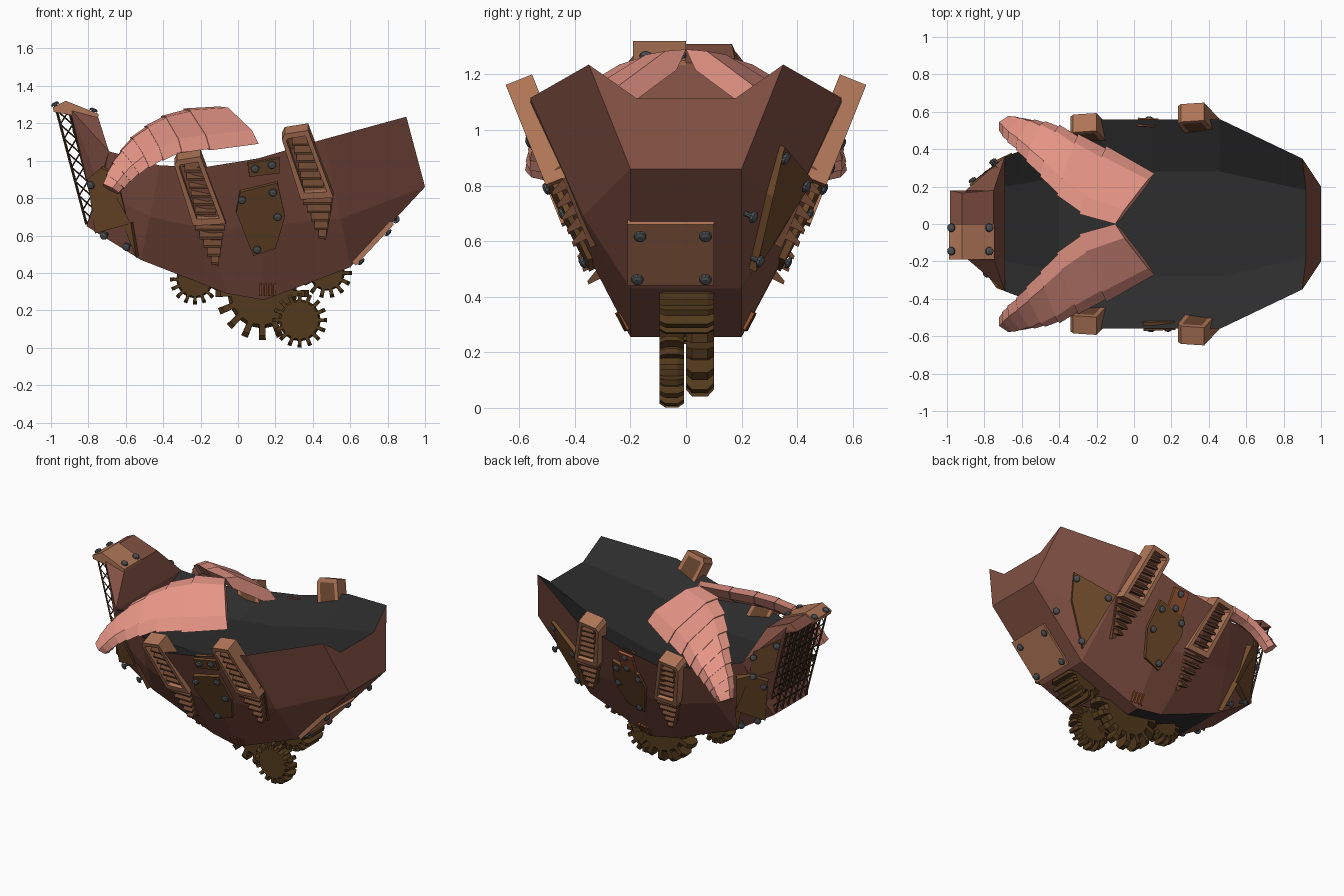
import bpy, bmesh
from math import sin, cos, pi
from mathutils import Vector as V
from mathutils.bvhtree import BVHTree

if "Cube" in bpy.data.objects:
    bpy.data.objects.remove(bpy.data.objects["Cube"])


def mat(name, *c):
    m = bpy.data.materials.new(name)
    m.diffuse_color = (*c, 1)
    m.use_nodes = True
    m.node_tree.nodes["Principled BSDF"].inputs["Base Color"].default_value = m.diffuse_color
    return m


RUST = mat("rust", .22, .08, .055)
DARK = mat("deck grey", .026, .026, .026)
BROWN = mat("brown plate", .16, .07, .024)
SLAT = mat("slat brown", .15, .062, .03)
TAN = mat("tan trim", .43, .18, .095)
ORANGE = mat("orange slats", .30, .09, .03)
GEAR = mat("gear brass", .085, .042, .012)
HORN = mat("horn pink", .78, .30, .235)
STEEL = mat("bolt steel", .075, .082, .09)
IRON = mat("grille iron", .05, .03, .015)


def finish(name, bm, mats):
    bmesh.ops.remove_doubles(bm, verts=bm.verts, dist=1e-5)
    bmesh.ops.recalc_face_normals(bm, faces=bm.faces)
    me = bpy.data.meshes.new(name)
    bm.to_mesh(me)
    bm.free()
    for m in mats:
        me.materials.append(m)
    ob = bpy.data.objects.new(name, me)
    bpy.context.collection.objects.link(ob)
    return ob


def loft(name, parts, *mats, pick=None):
    """Each part is a list of loops that are skinned and capped."""
    bm = bmesh.new()
    for loops in parts:
        rings = [[bm.verts.new(p) for p in lp] for lp in loops]
        n = len(rings[0])
        for s in range(len(rings) - 1):
            for i in range(n):
                j = (i + 1) % n
                f = bm.faces.new((rings[s][i], rings[s][j], rings[s + 1][j], rings[s + 1][i]))
                if pick:
                    f.material_index = pick(s, i)
        bm.faces.new(rings[0])
        bm.faces.new(rings[-1])
    return finish(name, bm, mats)


def convex(name, half, m):
    bm = bmesh.new()
    for x, y, z in half:
        for s in (1, -1):
            bm.verts.new((x, s * y, z))
    bmesh.ops.convex_hull(bm, input=bm.verts)
    return finish(name, bm, [m])


def rod(p, q, r):
    """Square bar from p to q as loft loops."""
    p, q = V(p), V(q)
    d = (q - p).normalized()
    a = d.cross(V((0, 1, 0))).normalized() * r
    b = d.cross(a)
    return [[c + a, c + b, c - a, c - b] for c in (p, q)]


# Hull: each station gives deck middle, rim, side crease and bottom for one half
stations = [
    [(.92, .18, 1.115), (.9, .35, 1.235), (1, .2, .86), (1, .2, .86)],
    [(.46, .28, .99), (.46, .56, 1.115), (.55, .37, .69), (.6, .2, .43)],
    [(.1, .28, .90), (.1, .56, 1.01), (.12, .405, .65), (.14, .2, .255)],
    [(-.18, .27, .87), (-.18, .56, .965), (-.15, .4, .63), (-.06, .19, .29)],
    [(-.4, .25, .87), (-.42, .46, .975), (-.47, .34, .7), (-.52, .19, .47)],
    [(-.69, .2, .98), (-.69, .36, 1.05), (-.74, .29, .84), (-.81, .19, .65)]]
rings = [[(x, -y, z) for x, y, z in st] + list(reversed(st)) for st in stations]
hull = loft("hull", [rings], RUST, DARK,
            pick=lambda s, i: int(i in (0, 6, 7) or (i == 3 and s in (2, 3))))
head = convex("prow_head", [(-.69, .36, 1.05), (-.75, .18, 1.24), (-.9, .18, 1.28),
                            (-.75, .19, .65), (-.73, .29, .84)], RUST)
convex("prow_cap", [(-.985, .18, 1.275), (-.92, .165, 1.31), (-.75, .18, 1.24), (-.9, .18, 1.24)], RUST)

# Surface lookup for fitting plates
vs, fs = [], []
for ob in (hull, head):
    k = len(vs)
    vs += [v.co.copy() for v in ob.data.vertices]
    fs += [[i + k for i in p.vertices] for p in ob.data.polygons]
tree = BVHTree.FromPolygons(vs, fs)


def on_hull(x, z, s):
    co, no, _, _ = tree.ray_cast(V((x, 2 * s, z)), V((0, -s, 0)))
    if co is None:
        co, no, _, _ = tree.find_nearest(V((x, .5 * s, z)))
    return co, (no if no.y * s > 0 else -no)


bolts = []


def bolt(p, n):
    n = V(n).normalized()
    a = n.orthogonal().normalized()
    b = n.cross(a)
    bolts.append([[V(p) + n * h + (a * cos(t * pi / 5) + b * sin(t * pi / 5)) * r for t in range(10)]
                  for h, r in ((-.03, .01), (.002, .01), (.002, .023), (.012, .021), (.018, .011))])


def plate(name, pts, s, m, bolted=(), t=.018):
    hits = [on_hull(x, z, s) for x, z in pts]
    n = sum((h[1] for h in hits), V()).normalized()
    loft(name, [[[c - n * .03 for c, _ in hits], [c + n * t for c, _ in hits]]], m)
    for x, z in bolted:
        bolt(on_hull(x, z, s)[0] + n * t, n)


for s, side in ((-1, "front"), (1, "back")):
    plate(side + "_middle_plate", [(-.01, .73), (.01, .84), (.21, .89), (.25, .71), (.2, .54), (.08, .5)], s,
          BROWN, [(.02, .8), (.185, .84), (.21, .71), (.1, .535)], .022)
    plate(side + "_prow_plate", [(-.79, .91), (-.72, .97), (-.64, .94), (-.53, .49), (-.66, .555), (-.75, .62)], s,
          BROWN, [(-.77, .88), (-.7, .61), (-.58, .55)], .03)
    for k in range(4):
        x = .115 + k * .024
        plate(side + "_bilge_slat", [(x, .28), (x, .34), (x + .014, .345), (x + .014, .285)], s, ORANGE, (), .01)
plate("front_rim_plate", [(.05, .99), (.06, .92), (.22, .94), (.22, 1.02)], -1, BROWN, [(.09, .965), (.18, .985)])
plate("back_rim_plate", [(.02, .98), (.03, .84), (.14, .85), (.13, .99)], 1, ORANGE, [(.08, .96), (.09, .87)])
plate("stern_quarter_plate", [(.78, .95), (.52, .83), (.62, .5), (.87, .7)], 1,
      BROWN, [(.76, .91), (.56, .81), (.64, .54), (.83, .7)], .03)
plate("head_side_plate", [(-.87, 1.2), (-.73, 1.12), (-.71, .93), (-.82, .97)], 1,
      BROWN, [(-.85, 1.16), (-.74, 1.09), (-.73, .95)])

# Stern plate and head plate
n = V((.73, 0, -.68)).normalized()
quad = [V((1 - (.86 - z) * .93, y, z)) for y, z in ((-.21, .67), (.1, .67), (.1, .45), (-.21, .45))]
loft("stern_plate", [[[p - n * .02 for p in quad], [p + n * .015 for p in quad]]], TAN)
for y, z in ((-.165, .63), (.07, .63), (-.175, .475), (.07, .475)):
    bolt(V((1 - (.86 - z) * .93, y, z)) + n * .015, n)
prof = [(-.985, 1.26), (-.99, 1.285), (-.92, 1.32), (-.745, 1.25), (-.75, 1.22)]
loft("head_top_plate", [[[(x, y, z) for x, z in prof] for y in (-.19, 0)]], TAN)
for y in (-.02, -.145):
    bolt((-.975, y, 1.295), (-.5, 0, 1))
    bolt((-.775, y, 1.263), (.4, 0, 1))

# Vents with a tan frame, crossbar and stepped slats
upper = [(-.34, .97), (-.325, 1.0), (-.2, 1.02), (-.065, .66), (-.24, .65)]
inner = [(-.315, .96), (-.31, .975), (-.215, .99), (-.1, .69), (-.22, .685)]
lower = [(-.24, .65), (-.065, .66), (-.075, .57), (-.105, .41), (-.13, .42)]


def lift(p, s, off, d):
    z = p[1] + d[1]
    return (p[0] + d[0], s * (.19 + .4 * z + off), z - off * .4)


def lr(z):
    """Left and right vent edges at height z."""
    if z > .65:
        t = (z - .65) / .4
        return -.24 - .1 * t, -.065 - .135 * t
    t = (.65 - z) / .24
    return -.24 + .11 * t, -.065 - .04 * t


for s, side in ((-1, "front"), (1, "back")):
    for d, pos in (((0, 0), "prow"), ((.575, .14), "stern")):
        name = side + "_" + pos
        frame = []
        for i in range(5):
            j = (i + 1) % 5
            q = (upper[i], upper[j], inner[j], inner[i])
            frame.append([[lift(p, s, o, d) for p in q] for o in (-.1, -.005)])
        loft(name + "_vent_frame", frame, TAN)
        loft(name + "_vent_back", [[[lift(p, s, o, d) for p in poly] for o in (-.1, -.065)]
                                   for poly in (inner, lower)], SLAT)
        slats = []
        for k in range(12):
            z = .945 - k * .045
            a, b = lr(z)
            m = .028 if z > .68 else .004
            tip = -.012 if z > .68 else -.015
            slats.append([[lift(p, s, o, d) for p, o in (((x, z + .03), -.09), ((x, z + .025), -.06),
                          ((x, z), tip), ((x, z - .012), tip), ((x, z - .006), -.09))]
                          for x in (a + m, b - m)])
        loft(name + "_vent_slats", slats, SLAT)


# Gears under the keel
def gear(name, cx, cz, r, teeth, y0, y1, tooth):
    prof = []
    for k in range(teeth):
        for f, q in ((-.23, r - tooth), (-.19, r), (.19, r), (.23, r - tooth)):
            a = 2 * pi * (k + f) / teeth
            prof.append((q * cos(a), q * sin(a)))
    loft(name, [[[(cx + x * c, y, cz + z * c) for x, z in prof]
                 for y, c in ((y0, .9), (y0 + .022, 1), (y1 - .022, 1), (y1, .9))]], GEAR)


gear("large_gear", .13, .29, .25, 16, 0, .1, .065)
gear("lower_gear", .33, .147, .147, 16, -.095, -.008, .036)
gear("prow_gear", -.23, .365, .135, 16, -.06, .03, .036)
gear("stern_gear", .475, .4, .135, 14, -.095, .1, .04)

# Horns: upper and lower edge of each ring
e1 = [(-.1, 0, 1.29), (-.29, -.06, 1.275), (-.41, -.16, 1.235), (-.5, -.26, 1.18), (-.575, -.34, 1.12),
      (-.63, -.4, 1.05), (-.675, -.44, .985), (-.705, -.475, .92), (-.72, -.5, .865)]
e2 = [(.11, -.27, 1.09), (-.15, -.41, 1.06), (-.3, -.475, 1.045), (-.4, -.525, 1.005), (-.475, -.545, .965),
      (-.53, -.555, .93), (-.575, -.56, .89), (-.61, -.56, .855), (-.64, -.555, .83)]
for s, side in ((1, "front"), (-1, "back")):
    segs = []
    for i in range(8):
        loops = []
        for k, sc in ((i, .97 if i else 1), (i + 1, 1.04)):
            c, w = (V(e1[k]) + V(e2[k])) / 2, (V(e2[k]) - V(e1[k])) / 2 * sc
            t = V(e1[min(k + 1, 8)]) + V(e2[min(k + 1, 8)]) - V(e1[max(k - 1, 0)]) - V(e2[max(k - 1, 0)])
            h = t.cross(w).normalized() * .04 * sc
            ring = [c + w, c + w * .6 + h, c - w * .6 + h, c - w, c - w * .6 - h, c + w * .6 - h]
            loops.append([(p.x, s * p.y, p.z) for p in ring])
        segs.append(loops)
    loft(side + "_horn", segs, HORN)

# Grille of upright trusses on the prow
bars = []
for k in range(6):
    y = -.165 + k * .066
    F = [V((-.97 + .16 * t / 8, y, 1.27 - .61 * t / 8)) for t in range(9)]
    B = [p + V((.066, 0, 0)) for p in F]
    bars += [rod(F[0], F[8], .007), rod(B[0], B[8], .007)]
    for t in range(8):
        bars += [rod(F[t], B[t + 1], .004), rod(B[t], F[t + 1], .004)]
loft("prow_grille", bars, IRON)
loft("bolts", bolts, STEEL)
